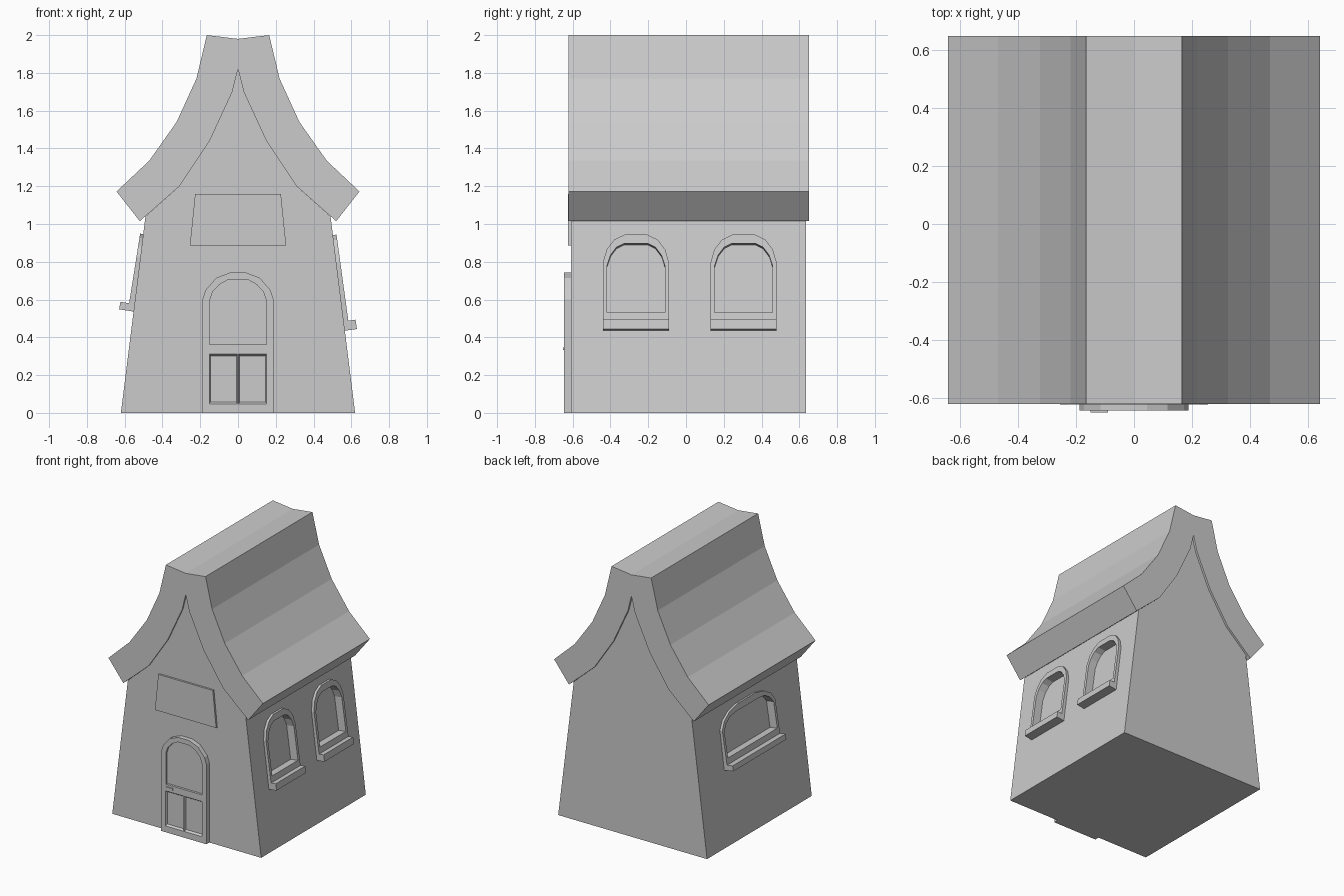
import bpy, bmesh
from math import radians, sin, cos, pi
from mathutils import Matrix, Vector

if "Cube" in bpy.data.objects:
    bpy.data.objects.remove(bpy.data.objects["Cube"])

# local (u, v, depth) -> front wall: u = x, v = z, depth = -y
FRONT = Matrix(((1, 0, 0, 0), (0, 0, -1, 0), (0, 1, 0, 0), (0, 0, 0, 1)))


def prism(name, pts, d0, d1, mat=FRONT, taper=1.0):
    """Extrude a 2D outline from depth d0 to d1; taper scales the d0 end."""
    bm = bmesh.new()
    mid = sum((Vector(p) for p in pts), Vector((0, 0))) / len(pts)
    low = [mid + (Vector(p) - mid) * taper for p in pts]
    a = [bm.verts.new(mat @ Vector((p[0], p[1], d0))) for p in low]
    b = [bm.verts.new(mat @ Vector((p[0], p[1], d1))) for p in pts]
    bm.faces.new(a)
    bm.faces.new(b)
    n = len(pts)
    for i in range(n):
        j = (i + 1) % n
        bm.faces.new((a[i], a[j], b[j], b[i]))
    bmesh.ops.recalc_face_normals(bm, faces=bm.faces)
    me = bpy.data.meshes.new(name)
    bm.to_mesh(me)
    bm.free()
    ob = bpy.data.objects.new(name, me)
    bpy.context.collection.objects.link(ob)
    return ob


def mirrored(half):
    """Complete a right-hand half outline with its left-hand reflection."""
    return half + [(-x, z) for x, z in reversed(half) if x > 1e-6]


def rect(x0, x1, z0, z1):
    return [(x0, z0), (x1, z0), (x1, z1), (x0, z1)]


def cut(target, cutter):
    mod = target.modifiers.new("cut", 'BOOLEAN')
    mod.object, mod.operation, mod.solver = cutter, 'DIFFERENCE', 'EXACT'
    bpy.context.view_layer.update()
    dg = bpy.context.evaluated_depsgraph_get()
    me = bpy.data.meshes.new_from_object(target.evaluated_get(dg))
    target.modifiers.clear()
    target.data = me


def discard(ob):
    bpy.data.objects.remove(ob, do_unlink=True)


# tapered walls with the gable following the underside of the roof
eave = [(0.31, 1.20), (0.15, 1.44), (0.03, 1.70), (0, 1.82)]
body = prism("walls", mirrored([(0.62, 0), (0.49, 1.04)] + eave), -0.635, 0.61)

# flared roof
outer = [(0, 1.98), (0.165, 2.0), (0.22, 1.77), (0.325, 1.54), (0.47, 1.335), (0.643, 1.172)]
right = outer + [(0.52, 1.015)] + eave
left = [(-x, z) for x, z in reversed(right) if x > 0]
prism("roof", right + left, -0.65, 0.622)

# sign board
prism("sign_board", [(-0.255, 0.885), (0.255, 0.885), (0.227, 1.16), (-0.227, 1.16)], 0.60, 0.624)

# door with arched upper recess and two lower panels
door = prism("door", mirrored([(0.188, 0), (0.188, 0.60), (0.172, 0.65), (0.115, 0.715), (0.045, 0.742)]), 0.60, 0.645)
recess = mirrored([(0.15, 0.362), (0.15, 0.595), (0.135, 0.64), (0.098, 0.68), (0.05, 0.706)])
c = prism("cutter", recess, 0.628, 0.70)
cut(door, c)
discard(c)
for x0, x1 in ((-0.152, -0.003), (0.003, 0.152)):
    c = prism("cutter", rect(x0, x1, 0.047, 0.312), 0.630, 0.6455, taper=0.92)
    cut(door, c)
    discard(c)
prism("door_handle", rect(-0.15, -0.09, 0.332, 0.346), 0.64, 0.651)


# side windows: frame, recess and sill, leaning with the wall
def window(name, side, y, z, x, tilt, su, sv, sill_h, sill_d):
    s, k = sin(radians(tilt)), cos(radians(tilt))
    mat = Matrix(((0, -s, k, x), (1, 0, 0, y * side), (0, k, s, z), (0, 0, 0, 1)))
    if side < 0:
        mat = Matrix.Rotation(pi, 4, 'Z') @ mat
    w = 0.175 * su
    frame_half = [(w, 0.01), (w, 0.36 * sv), (w - 0.02 * su, 0.43 * sv),
                  (w - 0.06 * su, 0.483 * sv), (w - 0.115 * su, 0.51 * sv)]
    i = w - 0.022
    hole_half = [(i, sill_h + 0.045), (i, 0.345 * sv), (i - 0.018 * su, 0.40 * sv),
                 (i - 0.05 * su, 0.443 * sv), (i - 0.09 * su, 0.51 * sv - 0.047)]
    frame = prism(name + "_frame", mirrored(frame_half), -0.02, 0.026, mat)
    hole = prism("cutter", mirrored(hole_half), -0.035, 0.1, mat)
    cut(frame, hole)
    cut(body, hole)
    discard(hole)
    prism(name + "_sill", rect(-w, w, 0, sill_h), -0.02, sill_d, mat)


window("right_window_front", 1, -0.265, 0.435, 0.565, 7.8, 1, 1, 0.05, 0.065)
window("right_window_back", 1, 0.305, 0.435, 0.565, 7.8, 1, 1, 0.05, 0.065)
window("left_window", -1, 0.02, 0.537, 0.557, 9, 1.8, 0.81, 0.04, 0.073)
